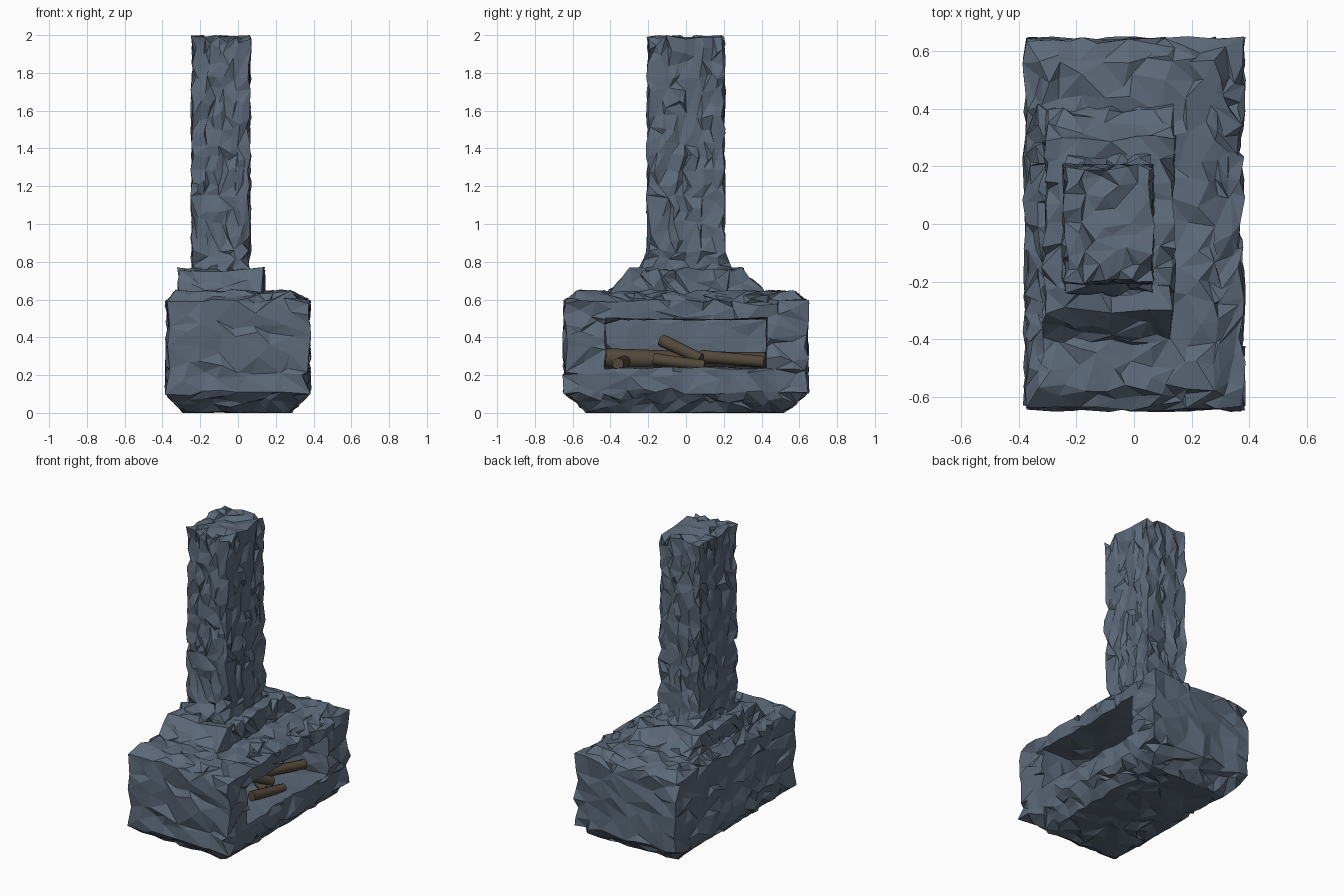
import bpy, bmesh, math, random
from mathutils import Vector

if "Cube" in bpy.data.objects:
    bpy.data.objects.remove(bpy.data.objects["Cube"])

random.seed(7)


def material(name, rgb):
    m = bpy.data.materials.new(name)
    m.diffuse_color = (*rgb, 1)
    m.use_nodes = True
    m.node_tree.nodes["Principled BSDF"].inputs["Base Color"].default_value = m.diffuse_color
    return m


STONE = material("slate stone", (0.108, 0.140, 0.190))
WOOD = material("log brown", (0.085, 0.064, 0.042))


def finish(bm, name, mat):
    me = bpy.data.meshes.new(name)
    bm.to_mesh(me)
    bm.free()
    me.materials.append(mat)
    ob = bpy.data.objects.new(name, me)
    bpy.context.collection.objects.link(ob)
    return ob


def apply(ob, mod):
    bpy.context.view_layer.objects.active = ob
    bpy.ops.object.modifier_apply(modifier=mod.name)


def rough_block(name, rings, size, slide, bump, ratio=0.7):
    """Stacked rectangular rings (z, x0, x1, y0, y1) broken into chipped facets."""
    bm = bmesh.new()
    loops = [[bm.verts.new((x, y, z)) for x, y in ((a, c), (b, c), (b, d), (a, d))]
             for z, a, b, c, d in rings]
    for lo, hi in zip(loops, loops[1:]):
        for i in range(4):
            j = (i + 1) % 4
            bm.faces.new((lo[i], lo[j], hi[j], hi[i]))
    bm.faces.new(loops[0][::-1])
    bm.faces.new(loops[-1])
    bmesh.ops.triangulate(bm, faces=bm.faces[:])
    # split long edges until the facets are small
    for _ in range(6):
        long = [e for e in bm.edges if e.calc_length() > size * random.uniform(1.0, 1.8)]
        if not long:
            break
        bmesh.ops.subdivide_edges(bm, edges=long, cuts=1)
        bmesh.ops.triangulate(bm, faces=bm.faces[:])
    bmesh.ops.beautify_fill(bm, faces=bm.faces[:], edges=bm.edges[:])
    bm.normal_update()
    # slide vertices within flat areas, then chip them in and out
    moves = []
    for v in bm.verts:
        sharp = any(e.calc_face_angle(0) > 0.3 for e in v.link_edges)
        r = Vector([random.uniform(-1, 1) for _ in range(3)])
        if sharp:
            moves.append((v, r * bump))
        else:
            r -= v.normal * r.dot(v.normal)
            moves.append((v, r * slide + v.normal * random.uniform(-1.6, 1.0) * bump))
    for v, d in moves:
        v.co += d
        v.co.z = min(max(v.co.z, 0), 2)
    ob = finish(bm, name, STONE)
    mod = ob.modifiers.new("chip", 'DECIMATE')
    mod.ratio = ratio
    apply(ob, mod)
    return ob


# hearth body with chamfered foot and slightly sloped top
hearth = rough_block("hearth_body", [
    (0.00, -0.28, 0.28, -0.51, 0.51),
    (0.11, -0.375, 0.375, -0.64, 0.64),
    (0.59, -0.375, 0.375, -0.64, 0.64),
    (0.64, -0.32, 0.27, -0.57, 0.57)], 0.11, 0.025, 0.014)

# firebox opening on the right side
cutter = rough_block("firebox_cutter", [
    (0.235, -0.20, 0.50, -0.43, 0.43),
    (0.50, -0.20, 0.50, -0.43, 0.43)], 0.14, 0.02, 0.007)
cut = hearth.modifiers.new("opening", 'BOOLEAN')
cut.operation = 'DIFFERENCE'
cut.solver = 'EXACT'
cut.object = cutter
apply(hearth, cut)
bpy.data.objects.remove(cutter)

# shoulder between hearth and chimney
rough_block("shoulder", [
    (0.58, -0.31, 0.135, -0.44, 0.44),
    (0.65, -0.31, 0.135, -0.40, 0.40),
    (0.76, -0.31, 0.135, -0.30, 0.30)], 0.10, 0.02, 0.013)

# chimney stack, flared at its foot
rough_block("chimney", [
    (0.70, -0.24, 0.06, -0.26, 0.26),
    (0.86, -0.24, 0.06, -0.20, 0.20),
    (1.99, -0.24, 0.06, -0.20, 0.20)], 0.08, 0.02, 0.012, 0.75)


def log(name, a, b, r):
    a, b = Vector(a), Vector(b)
    bm = bmesh.new()
    bmesh.ops.create_cone(bm, cap_ends=True, segments=10, radius1=r, radius2=r * 0.9,
                          depth=(b - a).length)
    ob = finish(bm, name, WOOD)
    ob.location = (a + b) / 2
    ob.rotation_euler = (b - a).to_track_quat('Z', 'Y').to_euler()
    for p in ob.data.polygons:
        p.use_smooth = len(p.vertices) == 4
    return ob


# pile of logs in the firebox
LOGS = [
    ((0.10, -0.13, 0.385), (0.20, 0.08, 0.285), 0.034),
    ((0.22, -0.17, 0.285), (0.27, 0.10, 0.25), 0.032),
    ((0.08, 0.08, 0.30), (0.20, 0.42, 0.27), 0.034),
    ((0.00, -0.42, 0.29), (0.02, 0.02, 0.28), 0.052),
    ((-0.02, 0.00, 0.28), (0.00, 0.42, 0.28), 0.046),
    ((-0.10, -0.30, 0.28), (0.24, -0.36, 0.26), 0.034),
    ((-0.08, 0.20, 0.27), (0.22, -0.02, 0.26), 0.032),
]
for i, (a, b, r) in enumerate(LOGS):
    log(f"log_{i + 1}", a, b, r)
